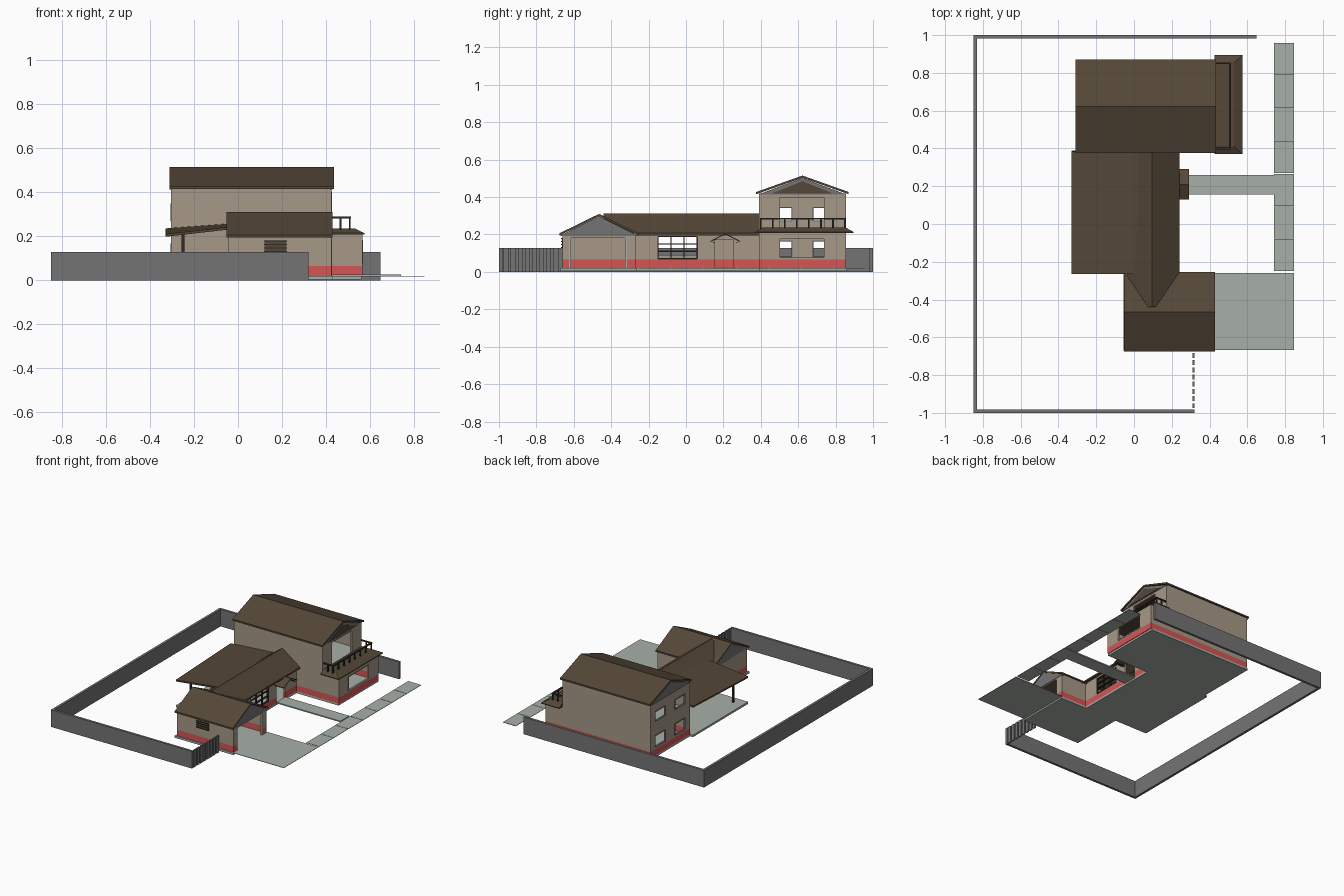
import bpy, bmesh
from mathutils import Vector

cube = bpy.data.objects.get("Cube")
if cube:
    bpy.data.objects.remove(cube, do_unlink=True)


def material(name, rgb):
    m = bpy.data.materials.new(name)
    m.use_nodes = True
    m.diffuse_color = (*rgb, 1)
    m.node_tree.nodes["Principled BSDF"].inputs["Base Color"].default_value = (*rgb, 1)
    return m


ROOF = material("roof brown", (.089, .063, .038))
WALL = material("wall beige", (.39, .315, .246))
RED = material("plinth red", (.66, .09, .09))
GREY = material("fence grey", (.175, .175, .175))
PALE = material("paving pale green", (.39, .43, .386))
WOOD = material("dark wood", (.032, .024, .018))
BAND = .065  # top of the red plinth


def finish(name, bm, *mats):
    bmesh.ops.recalc_face_normals(bm, faces=bm.faces)
    me = bpy.data.meshes.new(name)
    bm.to_mesh(me)
    bm.free()
    for m in mats:
        me.materials.append(m)
    ob = bpy.data.objects.new(name, me)
    bpy.context.collection.objects.link(ob)
    return ob


def add_box(bm, lo, hi):
    lo, hi = Vector(lo), Vector(hi)
    for v in bmesh.ops.create_cube(bm, size=1)["verts"]:
        v.co = (lo + hi) / 2 + v.co * (hi - lo)


def boxes(name, mat, *pairs):
    bm = bmesh.new()
    for lo, hi in pairs:
        add_box(bm, lo, hi)
    return finish(name, bm, mat)


def place(axis, pos, u, z):
    """Point on a vertical plane across the given axis."""
    return (pos, u, z) if axis == "x" else (u, pos, z)


def prism(name, mat, axis, a, b, profile):
    bm = bmesh.new()
    face = bm.faces.new([bm.verts.new(place(axis, a, u, z)) for u, z in profile])
    ext = bmesh.ops.extrude_face_region(bm, geom=[face])["geom"]
    step = Vector(place(axis, b - a, 0, 0))
    for v in ext:
        if isinstance(v, bmesh.types.BMVert):
            v.co += step
    return finish(name, bm, mat)


def gable_roof(name, axis, a, b, mid, half, eave, ridge, t=.012):
    prism(name, ROOF, axis, a, b, [
        (mid - half, eave), (mid, ridge), (mid + half, eave),
        (mid + half, eave - t), (mid, ridge - t), (mid - half, eave - t)])


def gable_end(name, mat, axis, a, b, mid, half, base, top):
    prism(name, mat, axis, a, b, [(mid - half, base), (mid + half, base), (mid, top)])


def wall(name, axis, pos, u0, u1, z0, z1, holes=()):
    """Thin wall with a red plinth and rectangular openings (u0, u1, z0, z1)."""
    us, zs = {u0, u1}, {z0, z1}
    if z0 < BAND < z1:
        zs.add(BAND)
    for h in holes:
        us.update(h[:2])
        zs.update(h[2:])
    us, zs = sorted(us), sorted(zs)
    bm = bmesh.new()
    for ua, ub in zip(us, us[1:]):
        for za, zb in zip(zs, zs[1:]):
            cu, cz = (ua + ub) / 2, (za + zb) / 2
            if any(h[0] < cu < h[1] and h[2] < cz < h[3] for h in holes):
                continue
            f = bm.faces.new([bm.verts.new(place(axis, pos, u, z))
                              for u, z in ((ua, za), (ub, za), (ub, zb), (ua, zb))])
            f.material_index = int(cz < BAND)
    bmesh.ops.remove_doubles(bm, verts=bm.verts, dist=.0001)
    ob = finish(name, bm, WALL, RED)
    mod = ob.modifiers.new("thickness", "SOLIDIFY")
    mod.thickness, mod.offset = .01, 0


def window_frame(name, mat, axis, pos, u0, u1, z0, z1, nu=1, nz=1, w=.006, d=.007):
    bm = bmesh.new()
    for i in range(nu + 1):
        u = u0 + (u1 - u0) * i / nu
        add_box(bm, place(axis, pos - d, u - w / 2, z0), place(axis, pos + d, u + w / 2, z1))
    for i in range(nz + 1):
        z = z0 + (z1 - z0) * i / nz
        add_box(bm, place(axis, pos - d, u0, z - w / 2), place(axis, pos + d, u1, z + w / 2))
    finish(name, bm, mat)


# Boundary fence and slatted gate
boxes("boundary_wall", GREY,
      ((-.85, -1, 0), (-.832, 1, .128)),
      ((-.832, .982, 0), (.648, 1, .128)),
      ((-.832, -1, 0), (.32, -.982, .128)))
boxes("gate_slats", GREY, *[((.31, y, 0), (.32, y + .026, .128))
                            for y in [-.975 + .038 * i for i in range(8)]])

# Floors and paving
boxes("ground_floor", PALE,
      ((-.055, -.67, .005), (.43, -.265, .02)),
      ((-.33, -.265, .005), (.21, .39, .02)),
      ((-.305, .39, .005), (.56, .86, .02)))
boxes("driveway", PALE, ((.43, -.667, .017), (.847, -.26, .02)))
boxes("sidewalk", PALE, *[((.74, y, .017), (.847, y + .17, .02))
                          for y in [-.25 + .173 * i for i in range(7)]])
boxes("front_path", PALE, ((.21, .155, .018), (.74, .26, .027)))

# Garage
gm, gh = -.465, .21
wall("garage_front_wall", "y", -.655, -.04, .42, .02, .205)
wall("garage_back_wall", "y", -.275, -.04, .42, .02, .205)
wall("garage_left_wall", "x", .42, -.66, -.27, .02, .205, [(-.625, -.315, .02, .185)])
wall("garage_right_wall", "x", -.04, -.66, -.27, .02, .205)
for side, x in (("left", .425), ("right", -.045)):
    gable_end("garage_gable_" + side, GREY, "x", x - .005, x + .003, gm, gh - .01, .198, .298)
gable_roof("garage_roof", "x", -.052, .43, gm, gh, .207, .31)
boxes("garage_lintel", GREY, ((.415, -.67, .193), (.428, -.262, .203)))
boxes("garage_jambs", PALE, *[((.414, y, .02), (.427, y + .01, .187)) for y in (-.625, -.325)])
boxes("garage_shutter", ROOF, ((.12, -.664, .13), (.22, -.656, .178)))
boxes("garage_shutter_slats", WOOD, *[((.118, -.668, z), (.222, -.66, z + .005))
                                      for z in (.128, .144, .16, .176)])

# Main wing
wall("main_left_wall", "x", .205, -.27, .39, .02, .205,
     [(-.15, .06, .07, .19), (.155, .255, .02, .17)])
wall("main_right_wall", "x", -.04, -.27, .39, .02, .225, [(-.16, .07, .09, .195)])
window_frame("main_window", WOOD, "x", .205, -.15, .06, .07, .19, 3, 3)
gable_roof("main_roof", "y", -.44, .39, .095, .145, .207, .312)

# Entrance awning with brackets
gable_roof("entrance_awning", "x", .2, .29, .21, .08, .165, .207, .006)
boxes("awning_posts", WOOD, *[((.2, y, .155), (.285, y + .006, .161)) for y in (.145, .27)])

# Porch roof and posts
bm = bmesh.new()
top = [(-.33, -.265, .21), (.02, -.265, .25), (.02, .385, .262), (-.33, .385, .236)]
bm.faces.new([bm.verts.new(p) for p in top])
porch = finish("porch_roof", bm, ROOF)
mod = porch.modifiers.new("thickness", "SOLIDIFY")
mod.thickness, mod.offset = .012, -1
boxes("porch_posts", WOOD, *[((-.256, y, .02), (-.244, y + .012, .215)) for y in (-.206, .36)])

# Two-storey block
tm, th = .6225, .2475
panes = [(a, b, c, d) for a, b in ((.445, .567), (.678, .80)) for c, d in ((.08, .165), (.272, .345))]
for side, y in (("front", .395), ("back", .85)):
    wall("tower_wall_" + side, "y", y, -.3, .425, .02, .42)
    wall("bay_wall_" + side, "y", y, .425, .56, .02, .215)
wall("tower_right_wall", "x", -.3, .39, .855, .02, .42, panes)
wall("tower_left_wall", "x", .42, .39, .855, .215, .42, [(.5, .74, .225, .40)])
wall("bay_left_wall", "x", .56, .39, .855, .02, .215, [(.5, .74, .075, .18)])
for i, p in enumerate(panes):
    window_frame("tower_window_%d" % i, GREY, "x", -.3, *p)
window_frame("bay_window_frame", WALL, "x", .56, .5, .74, .075, .18)
window_frame("balcony_door_frame", WALL, "x", .42, .5, .74, .225, .40)
boxes("upper_floor", PALE, ((-.295, .4, .208), (.42, .845, .218)))
for side, x in (("left", .425), ("right", -.305)):
    gable_end("tower_gable_" + side, GREY, "x", x - .006, x + .004, tm, th - .01, .413, .502)
gable_end("gable_panel", ROOF, "x", .425, .433, tm, .165, .418, .485)
gable_roof("tower_roof", "x", -.31, .435, tm, th, .427, .515)

# Balcony skirt roof and railing
bm = bmesh.new()
for x0, x1, y0, y1, z in ((.425, .575, .37, .895, .208), (.425, .575, .37, .895, .214),
                          (.425, .53, .41, .855, .236)):
    for x in (x0, x1):
        for y in (y0, y1):
            bm.verts.new((x, y, z))
bmesh.ops.convex_hull(bm, input=bm.verts)
finish("balcony_skirt_roof", bm, ROOF)
bars = [((.502, .395, .28), (.514, .855, .289))]
for y in (.395, .846):
    bars.append(((.425, y, .28), (.514, y + .009, .289)))
    bars.append(((.462, y, .23), (.47, y + .009, .285)))
for i in range(8):
    y = .395 + .0644 * i
    bars.append(((.504, y, .23), (.512, y + .009, .285)))
boxes("balcony_railing", WOOD, *bars)
